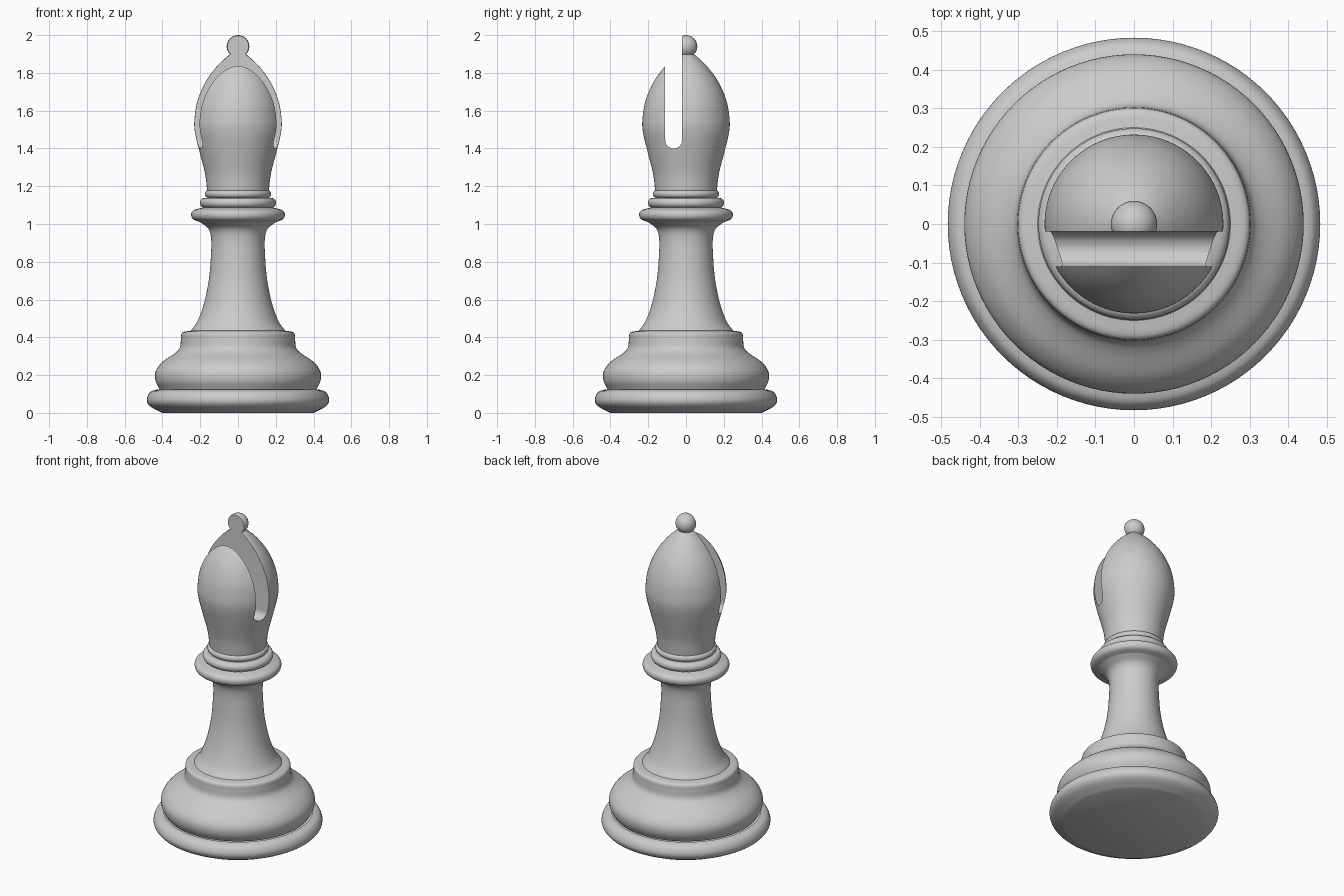
import bpy, bmesh, math
from mathutils import Vector

old = bpy.data.objects.get("Cube")
if old:
    bpy.data.objects.remove(old, do_unlink=True)

grey = bpy.data.materials.new("plain grey")
grey.use_nodes = True
COLOUR = (0.6, 0.6, 0.6, 1)
grey.diffuse_color = COLOUR
grey.node_tree.nodes["Principled BSDF"].inputs["Base Color"].default_value = COLOUR


def smooth_curve(pts, steps=5):
    """Catmull-Rom curve through the (radius, height) points."""
    p = [Vector(q) for q in pts]
    p = [2 * p[0] - p[1]] + p + [2 * p[-1] - p[-2]]
    out = []
    for a, b, c, d in zip(p, p[1:], p[2:], p[3:]):
        for i in range(steps):
            t = i / steps
            out.append(0.5 * (2 * b + (c - a) * t + (2 * a - 5 * b + 4 * c - d) * t**2
                              + (3 * b - a - 3 * c + d) * t**3))
    return out + [p[-2]]


def finish(bm, name):
    bmesh.ops.recalc_face_normals(bm, faces=bm.faces)
    mesh = bpy.data.meshes.new(name)
    bm.to_mesh(mesh)
    bm.free()
    mesh.materials.append(grey)
    obj = bpy.data.objects.new(name, mesh)
    bpy.context.collection.objects.link(obj)
    return obj


def shade(obj):
    bpy.ops.object.select_all(action="DESELECT")
    obj.select_set(True)
    bpy.context.view_layer.objects.active = obj
    bpy.ops.object.shade_smooth_by_angle(angle=math.radians(35))


def lathe(name, profile, sides=96):
    """Turn a (radius, height) profile around the z axis."""
    bm = bmesh.new()
    verts = [bm.verts.new((max(r, 0), 0, z)) for r, z in profile]
    edges = [bm.edges.new(e) for e in zip(verts, verts[1:])]
    bmesh.ops.spin(bm, geom=verts + edges, cent=(0, 0, 0), axis=(0, 0, 1),
                   angle=math.tau, steps=sides, use_merge=True)
    bmesh.ops.remove_doubles(bm, verts=bm.verts, dist=0.0001)
    return finish(bm, name)


# Foot, swelling base and tapering stem
foot = [(0, 0)] + smooth_curve([(0.40, 0), (0.465, 0.035), (0.483, 0.07),
                                (0.465, 0.11), (0.425, 0.125)])
swell = smooth_curve([(0.415, 0.125), (0.437, 0.17), (0.436, 0.22), (0.40, 0.27),
                      (0.335, 0.315), (0.308, 0.345), (0.302, 0.39), (0.295, 0.425),
                      (0.25, 0.435)])
stem = smooth_curve([(0.25, 0.435), (0.215, 0.485), (0.18, 0.58), (0.155, 0.7),
                     (0.144, 0.82), (0.142, 0.92), (0.157, 0.975), (0.20, 1.01)])
collar = smooth_curve([(0.20, 1.01), (0.237, 1.025), (0.248, 1.05),
                       (0.235, 1.073), (0.185, 1.087)])
for name, profile in (("foot", foot), ("swelling_base", swell),
                      ("stem", stem), ("collar", collar)):
    shade(lathe(name, profile))

# Two thin rings below the head
for name, r, z, h in (("lower_ring", 0.202, 1.112, 0.026),
                      ("upper_ring", 0.176, 1.159, 0.021)):
    arc = [(r - h + h * math.cos(a), z + h * math.sin(a))
           for a in (math.pi * (i / 12 - 0.5) for i in range(13))]
    shade(lathe(name, [(0.15, z - h)] + arc + [(0.15, z + h)]))

# Pointed head and round finial
head = lathe("head", [(0, 1.175)] + smooth_curve([
    (0.163, 1.175), (0.175, 1.27), (0.203, 1.38), (0.227, 1.48), (0.231, 1.55),
    (0.215, 1.65), (0.173, 1.75), (0.107, 1.84), (0.03, 1.91)]) + [(0, 1.915)])
ball = [(0.06 * math.sin(a), 1.94 - 0.06 * math.cos(a))
        for a in (math.pi * i / 20 for i in range(21))]
finial = lathe("finial", ball, 40)

# Slot cutter: an upright slab with a rounded lower edge
back, front, low = -0.02, -0.11, 1.40
half, mid = (back - front) / 2, (back + front) / 2
outline = [(mid + half * math.cos(a), low + half + half * math.sin(a))
           for a in (math.pi * (1 + i / 16) for i in range(17))]
outline += [(back, 2.1), (front, 2.1)]
bm = bmesh.new()
face = bm.faces.new([bm.verts.new((-0.4, y, z)) for y, z in outline])
ext = bmesh.ops.extrude_face_region(bm, geom=[face])
bmesh.ops.translate(bm, vec=(0.8, 0, 0),
                    verts=[v for v in ext["geom"] if isinstance(v, bmesh.types.BMVert)])
cutter = finish(bm, "slot_cutter")
cutter.hide_render = True

# Cut the slot through the head and the front of the finial
for obj in (head, finial):
    mod = obj.modifiers.new("slot", "BOOLEAN")
    mod.operation, mod.object, mod.solver = "DIFFERENCE", cutter, "EXACT"
    bpy.context.view_layer.objects.active = obj
    bpy.ops.object.modifier_apply(modifier=mod.name)
    shade(obj)
bpy.data.objects.remove(cutter, do_unlink=True)
